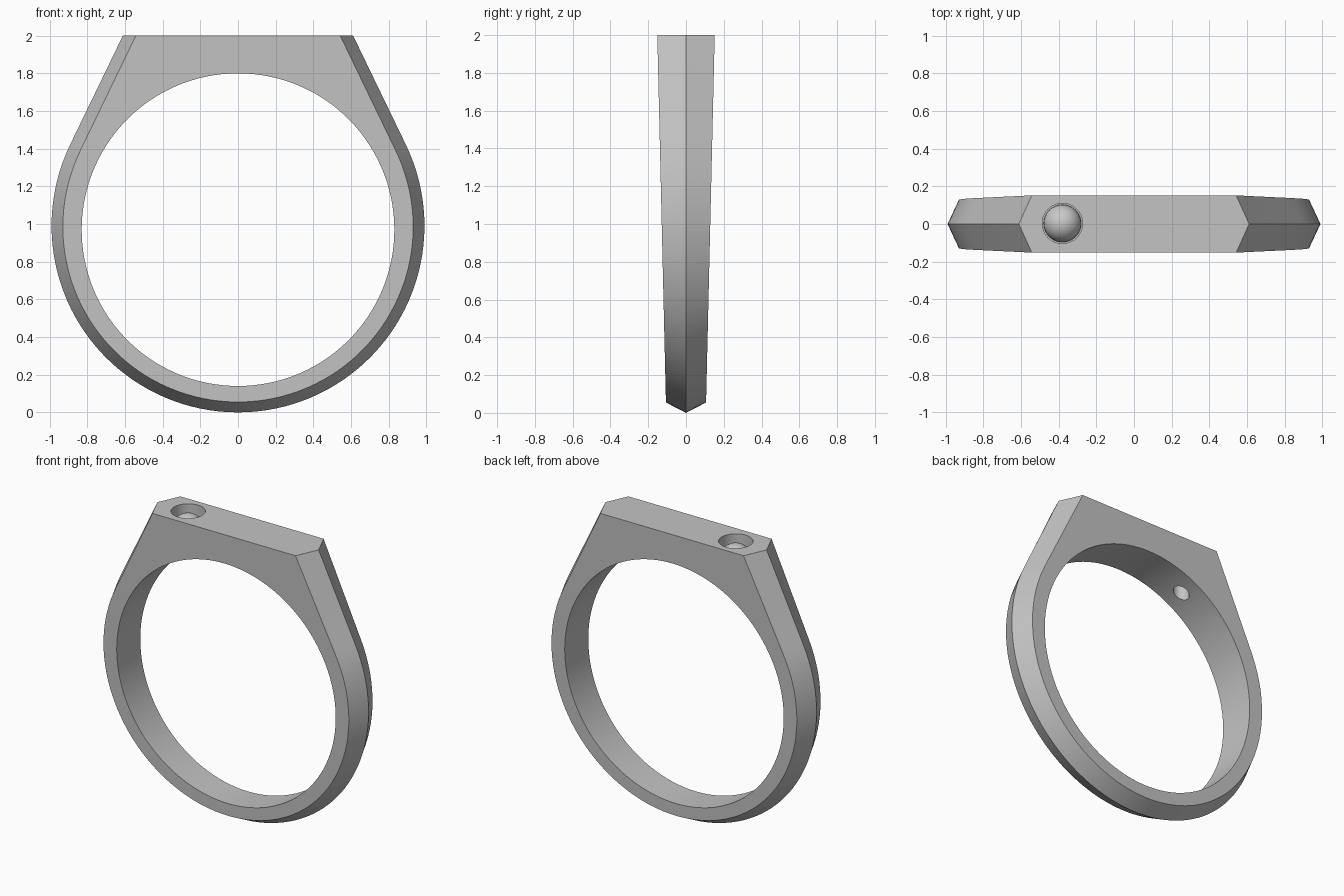
import bpy, bmesh
from math import sin, cos, pi, hypot, radians
from mathutils import Matrix

old = bpy.data.objects.get("Cube")
if old:
    bpy.data.objects.remove(old, do_unlink=True)


def material(name, value):
    m = bpy.data.materials.new(name)
    m.use_nodes = True
    colour = (value, value, value, 1)
    m.diffuse_color = colour
    m.node_tree.nodes["Principled BSDF"].inputs["Base Color"].default_value = colour
    return m


def finish(bm, name, mat):
    bmesh.ops.recalc_face_normals(bm, faces=bm.faces)
    mesh = bpy.data.meshes.new(name)
    bm.to_mesh(mesh)
    bm.free()
    mesh.materials.append(mat)
    obj = bpy.data.objects.new(name, mesh)
    bpy.context.collection.objects.link(obj)
    return obj


def smooth(obj):
    bpy.ops.object.select_all(action='DESELECT')
    obj.select_set(True)
    bpy.context.view_layer.objects.active = obj
    bpy.ops.object.shade_smooth_by_angle(angle=radians(25))


metal = material("grey metal", 0.55)
stone_mat = material("pale stone", 0.58)

TOP = 2.0
TANGENT = radians(25.8)      # where the shoulders leave the round band
BORE_Z, BORE_R = 0.97, 0.83


def outline(radius, centre_z):
    """Round band, straight shoulders and flat top, as one closed loop."""
    start, end = pi - TANGENT, 2 * pi + TANGENT
    steps, straight, flat = 80, 14, 20
    pts = [(radius * cos(a), centre_z + radius * sin(a))
           for a in (start + (end - start) * i / steps for i in range(steps + 1))]
    x, z = pts[-1]
    corner = x - (TOP - z) * sin(TANGENT) / cos(TANGENT)
    right = [(x + (corner - x) * i / straight, z + (TOP - z) * i / straight)
             for i in range(1, straight + 1)]
    top = [(corner * (1 - 2 * i / flat), TOP) for i in range(1, flat)]
    left = [(-px, pz) for px, pz in reversed(right)]
    return pts + right + top + left


def half_width(z):
    return 0.105 + 0.0235 * z


# Ring body: bore, flat sides and a ridged outer surface
bm = bmesh.new()
sections = []
for (rx, rz), (ex, ez) in zip(outline(0.99, 0.99), outline(0.93, 0.985)):
    d = hypot(ex, ez - BORE_Z)
    bx, bz = ex / d * BORE_R, BORE_Z + (ez - BORE_Z) / d * BORE_R
    wb, we = half_width(bz), half_width(ez)
    section = [(bx, -wb, bz), (ex, -we, ez), (rx, 0, rz), (ex, we, ez), (bx, wb, bz)]
    sections.append([bm.verts.new(p) for p in section])
for i, a in enumerate(sections):
    b = sections[(i + 1) % len(sections)]
    for j in range(5):
        k = (j + 1) % 5
        bm.faces.new((a[j], a[k], b[k], b[j]))
ring = finish(bm, "ring_band", metal)

# Stepped hole for the stone, with a narrow bore beneath it
STONE_X, STONE_Z = -0.38, 1.88
bm = bmesh.new()
profile = [(0, 2.1), (0.107, 2.1), (0.107, STONE_Z), (0.05, STONE_Z), (0.05, 1.6), (0, 1.6)]
verts = [bm.verts.new((r, 0, z)) for r, z in profile]
edges = [bm.edges.new(pair) for pair in zip(verts, verts[1:])]
bmesh.ops.spin(bm, geom=verts + edges, cent=(0, 0, 0), axis=(0, 0, 1),
               angle=2 * pi, steps=40)
bmesh.ops.remove_doubles(bm, verts=bm.verts, dist=0.0001)
bmesh.ops.translate(bm, verts=bm.verts, vec=(STONE_X, 0.003, 0))
cutter = finish(bm, "stone_hole_cutter", metal)
cutter.hide_render = True

cut = ring.modifiers.new("stone hole", 'BOOLEAN')
cut.operation = 'DIFFERENCE'
cut.solver = 'EXACT'
cut.object = cutter
bpy.context.view_layer.objects.active = ring
bpy.ops.object.modifier_apply(modifier=cut.name)
bpy.data.objects.remove(cutter, do_unlink=True)
smooth(ring)

# Round stone sunk just below the flat top
bm = bmesh.new()
bmesh.ops.create_uvsphere(bm, u_segments=24, v_segments=14, radius=0.1,
                          matrix=Matrix.Translation((STONE_X, 0.003, STONE_Z)))
stone = finish(bm, "round_stone", stone_mat)
smooth(stone)
